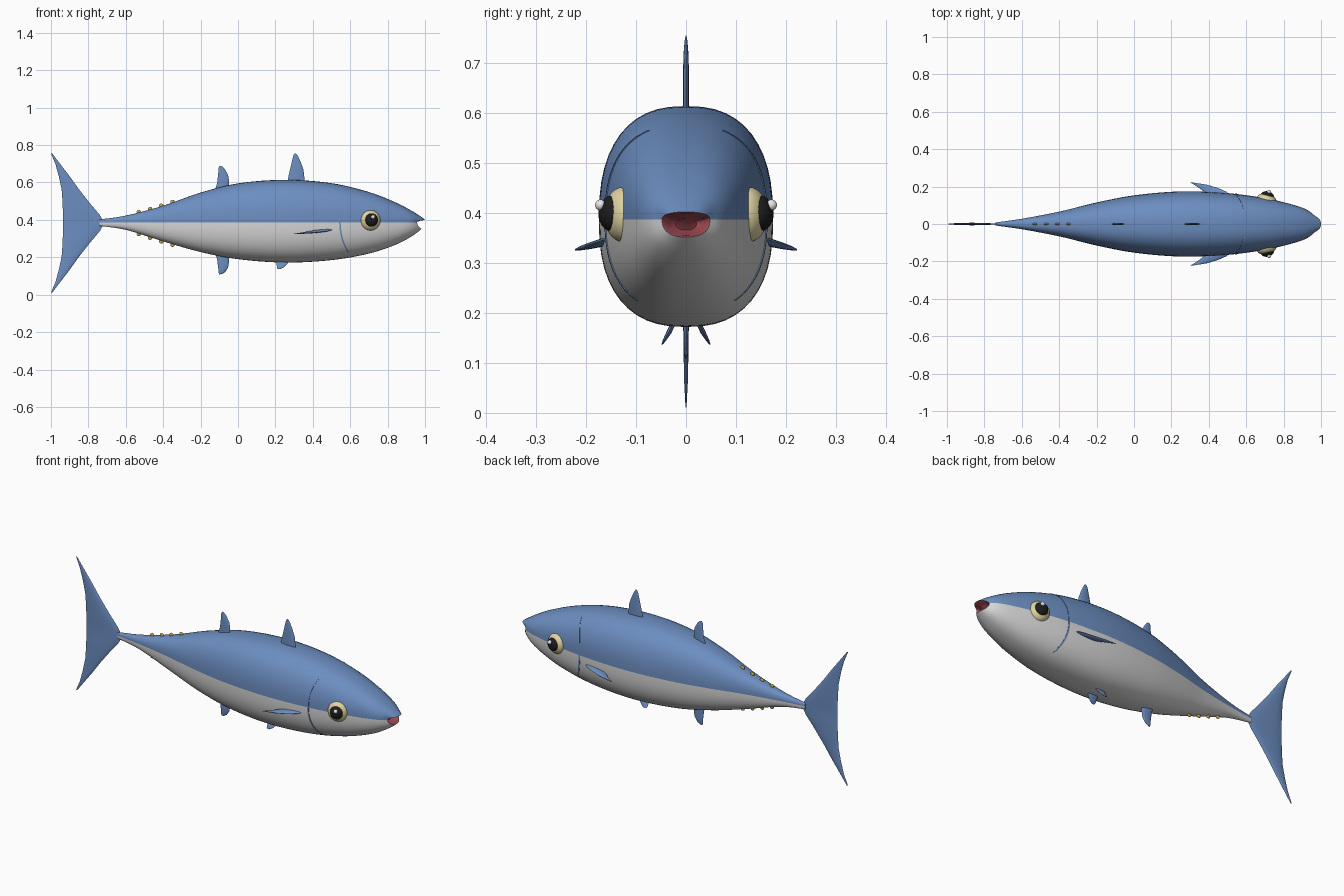
import bpy, bmesh, math
from mathutils import Vector

cube = bpy.data.objects.get("Cube")
if cube:
    bpy.data.objects.remove(cube, do_unlink=True)


def material(name, r, g, b):
    m = bpy.data.materials.new(name)
    m.use_nodes = True
    m.diffuse_color = (r, g, b, 1)
    bsdf = next(n for n in m.node_tree.nodes if n.type == 'BSDF_PRINCIPLED')
    bsdf.inputs["Base Color"].default_value = (r, g, b, 1)
    bsdf.inputs["Roughness"].default_value = 0.6
    return m


BLUE = material("sea blue", 0.15, 0.27, 0.53)
BELLY = material("belly grey", 0.68, 0.68, 0.68)
RED = material("mouth red", 0.36, 0.07, 0.09)
CREAM = material("eye cream", 0.74, 0.65, 0.36)
BLACK = material("pupil black", 0.012, 0.012, 0.012)
WHITE = material("glint white", 0.85, 0.85, 0.85)
YELLOW = material("finlet yellow", 0.62, 0.43, 0.06)

MID = 0.387   # height of the colour line
POWER = 2.45  # fullness of the body section

# x, top, bottom, half width
PROFILE = [(-0.74, 0.402, 0.368, 0.008), (-0.6, 0.423, 0.347, 0.028),
           (-0.4, 0.476, 0.285, 0.066), (-0.2, 0.546, 0.228, 0.115),
           (0.0, 0.595, 0.190, 0.153), (0.25, 0.614, 0.172, 0.174),
           (0.5, 0.596, 0.185, 0.165), (0.7, 0.549, 0.220, 0.138),
           (0.85, 0.490, 0.270, 0.103), (0.95, 0.436, 0.322, 0.070),
           (1.0, 0.402, 0.352, 0.048)]


def section(x):
    """Smoothly interpolated top, bottom and half width at x."""
    last = len(PROFILE) - 1
    i = 0
    while i < last - 1 and PROFILE[i + 1][0] < x:
        i += 1

    def slope(k, c):
        a, b = PROFILE[max(k - 1, 0)], PROFILE[min(k + 1, last)]
        return (b[c] - a[c]) / (b[0] - a[0])

    p, q = PROFILE[i], PROFILE[i + 1]
    h = q[0] - p[0]
    t = (x - p[0]) / h
    return [(2*t**3 - 3*t*t + 1) * p[c] + (3*t*t - 2*t**3) * q[c]
            + h * ((t**3 - 2*t*t + t) * slope(i, c) + (t**3 - t*t) * slope(i + 1, c))
            for c in (1, 2, 3)]


def half_width(x, z):
    top, bottom, w = section(x)
    reach = top - MID if z > MID else MID - bottom
    return w * max(0, 1 - abs((z - MID) / reach) ** POWER) ** (1 / POWER)


def finish(name, bm, mats, angle=60):
    bmesh.ops.recalc_face_normals(bm, faces=bm.faces)
    me = bpy.data.meshes.new(name)
    bm.to_mesh(me)
    bm.free()
    for m in mats:
        me.materials.append(m)
    ob = bpy.data.objects.new(name, me)
    bpy.context.collection.objects.link(ob)
    bpy.ops.object.select_all(action='DESELECT')
    bpy.context.view_layer.objects.active = ob
    ob.select_set(True)
    bpy.ops.object.shade_smooth_by_angle(angle=math.radians(angle))
    return ob


def loft(bm, rings):
    """Skin closed rings of points and cap both ends; returns the face rows."""
    vs = [[bm.verts.new(p) for p in ring] for ring in rings]
    n = len(vs[0])
    rows = [[bm.faces.new((a[i], a[(i + 1) % n], b[(i + 1) % n], b[i]))
             for i in range(n)] for a, b in zip(vs, vs[1:])]
    caps = [bm.faces.new(vs[0]), bm.faces.new(vs[-1])]
    return rows, caps


# Body with a mouth hollow at the nose
SEG, STEPS = 48, 64


def signed_pow(v):
    return math.copysign(abs(v) ** (2 / POWER), v)


def body_ring(x):
    top, bottom, w = section(x)
    nose = max(0, (x - 0.88) / 0.12) ** 2
    ring = []
    for k in range(SEG):
        a = math.tau * k / SEG
        c, s = math.cos(a), math.sin(a)
        if abs(s) < 1e-6:
            s = 0
        reach = top - MID if s > 0 else MID - bottom
        shift = 0.042 * c * c + (0.018 * s * s if s < 0 else 0)
        ring.append(Vector((x - shift * nose, w * signed_pow(c), MID + reach * signed_pow(s))))
    return ring


rings = [body_ring(-0.74 + 1.74 * k / STEPS) for k in range(STEPS + 1)]
mouth_mid = Vector((0, 0, 0.377))
for scale, depth in ((0.9, 0.004), (0.75, 0.025), (0.45, 0.045)):
    rings.append([Vector((p.x - depth, p.y * scale,
                          mouth_mid.z + (p.z - mouth_mid.z) * scale)) for p in rings[STEPS]])
bm = bmesh.new()
rows, caps = loft(bm, rings)
for r, row in enumerate(rows):
    for k, f in enumerate(row):
        f.material_index = 2 if r >= STEPS else (0 if k < SEG // 2 else 1)
caps[1].material_index = 2
finish("body", bm, [BLUE, BELLY, RED])


def fin(name, rows, normal):
    """Lens-section blade; each row is leading point, trailing point, half thickness."""
    normal = Vector(normal).normalized()
    rings = []
    for lead, trail, thick in rows:
        lead, trail = Vector(lead), Vector(trail)
        ring = []
        for k in range(12):
            a = math.tau * k / 12
            ring.append(lead.lerp(trail, 0.5 - 0.5 * math.cos(a)) + normal * thick * math.sin(a))
        rings.append(ring)
    bm = bmesh.new()
    loft(bm, rings)
    return finish(name, bm, [BLUE])


def flat_fin(name, rows):
    fin(name, [((a, 0, b), (c, 0, d), t) for a, b, c, d, t in rows], (0, 1, 0))


# Upright fins: leading x, z, trailing x, z, half thickness
flat_fin("front_dorsal_fin", [
    (0.355, 0.59, 0.262, 0.59, 0.006), (0.355, 0.625, 0.27, 0.635, 0.006),
    (0.35, 0.67, 0.282, 0.685, 0.006), (0.335, 0.71, 0.291, 0.725, 0.005),
    (0.322, 0.738, 0.297, 0.748, 0.003), (0.311, 0.754, 0.305, 0.755, 0.001)])
flat_fin("rear_dorsal_fin", [
    (-0.05, 0.56, -0.13, 0.54, 0.006), (-0.048, 0.61, -0.112, 0.595, 0.006),
    (-0.053, 0.64, -0.106, 0.645, 0.005), (-0.07, 0.67, -0.104, 0.677, 0.004),
    (-0.085, 0.686, -0.098, 0.689, 0.001)])
flat_fin("anal_fin", [
    (-0.05, 0.225, -0.13, 0.245, 0.006), (-0.048, 0.175, -0.112, 0.19, 0.006),
    (-0.053, 0.145, -0.106, 0.145, 0.005), (-0.07, 0.12, -0.104, 0.118, 0.004),
    (-0.085, 0.111, -0.1, 0.108, 0.001)])

# Tail fin mirrored about its middle
upper = [(-0.715, 0.0, -0.935, 0.004), (-0.74, 0.045, -0.936, 0.006),
         (-0.795, 0.11, -0.938, 0.007), (-0.85, 0.18, -0.943, 0.006),
         (-0.9, 0.25, -0.958, 0.005), (-0.95, 0.315, -0.976, 0.004), (-0.993, 0.372, -1.0, 0.001)]
half = [(s, r) for s, part in ((-1, upper[:0:-1]), (1, upper)) for r in part]
flat_fin("tail_fin", [(a, 0.383 + s * h, b, 0.383 + s * h, t) for s, (a, h, b, t) in half])


def ball(name, loc, radii, mat, turn=0):
    bm = bmesh.new()
    bmesh.ops.create_uvsphere(bm, u_segments=28, v_segments=16, radius=1)
    bmesh.ops.scale(bm, vec=radii, verts=bm.verts)
    ob = finish(name, bm, [mat])
    ob.location = loc
    ob.rotation_euler.z = turn
    return ob


# Paired parts
for side, s in (("left", 1), ("right", -1)):
    # The fish's nose points along +x, so pairs mirror across y
    tag = "far_" if s > 0 else "near_"
    pectoral = [(0.53, 0.14, 0.40, 0.15), (0.495, 0.172, 0.375, 0.172),
                (0.45, 0.192, 0.345, 0.194), (0.39, 0.21, 0.32, 0.211), (0.315, 0.222, 0.3, 0.222)]
    fin(tag + "pectoral_fin",
        [((a, s * b, 0.348 - 0.33 * (b - 0.16)), (c, s * d, 0.338 - 0.2 * (d - 0.16)), t)
         for (a, b, c, d), t in zip(pectoral, (0.007, 0.007, 0.006, 0.004, 0.001))],
        (0, s * 0.3, 1))
    fin(tag + "pelvic_fin",
        [((0.28, s * 0.02, 0.19), (0.205, s * 0.02, 0.19), 0.005),
         ((0.262, s * 0.034, 0.163), (0.207, s * 0.034, 0.16), 0.005),
         ((0.243, s * 0.044, 0.145), (0.208, s * 0.044, 0.143), 0.003),
         ((0.226, s * 0.048, 0.137), (0.214, s * 0.048, 0.137), 0.001)],
        (0, 1, s * 0.5))

    # Eye
    turn = -s * 0.24
    ball(tag + "eye", (0.708, s * 0.126, 0.397), (0.055, 0.037, 0.055), CREAM, turn)
    ball(tag + "pupil", (0.713, s * 0.148, 0.399), (0.036, 0.027, 0.036), BLACK, turn)
    ball(tag + "eye_glint", (0.722, s * 0.171, 0.416), (0.011, 0.011, 0.011), WHITE)

    # Gill line hugging the body
    bm = bmesh.new()
    loops = []
    for k in range(29):
        z = 0.225 + 0.34 * k / 28
        x = 0.545 + 0.045 * abs((z - 0.395) / 0.17) ** 2.2
        p = [Vector((x + d, s * (half_width(x + d, z) + lift), z))
             for d, lift in ((-0.004, -0.006), (-0.004, 0.002), (0.004, 0.002), (0.004, -0.006))]
        loops.append(p)
    loft(bm, loops)
    finish(tag + "gill_line", bm, [BLUE], 40)

# Finlets along the tail stem
for k in range(4):
    x = -0.53 + 0.06 * k
    top, bottom, _ = section(x)
    ball("upper_finlet_%d" % (k + 1), (x, 0, top + 0.003), (0.012, 0.006, 0.011), YELLOW)
    ball("lower_finlet_%d" % (k + 1), (x, 0, bottom - 0.003), (0.012, 0.006, 0.011), YELLOW)
